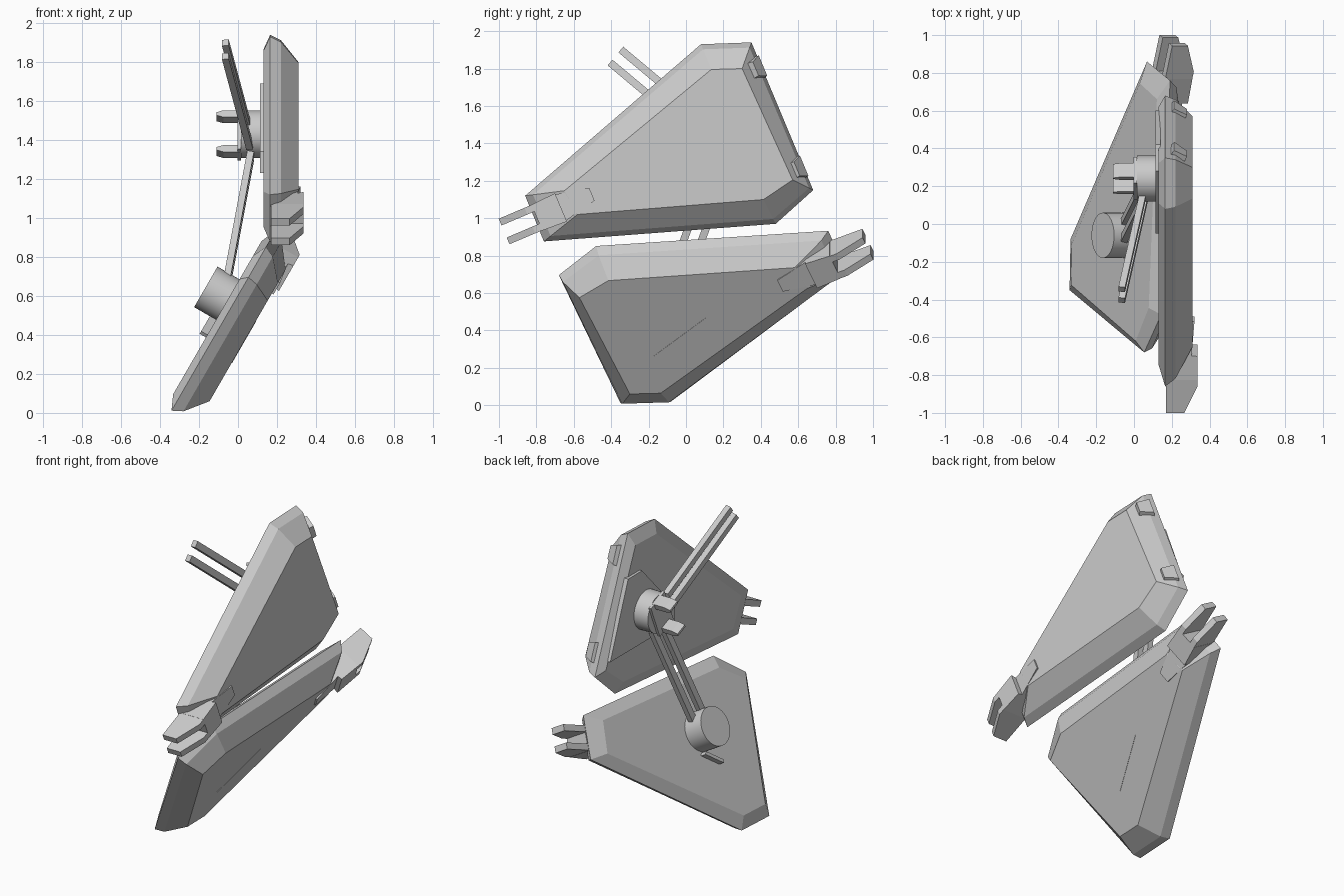
import bpy, bmesh
from math import radians, sin, cos
from mathutils import Matrix, Vector

if "Cube" in bpy.data.objects:
    bpy.data.objects.remove(bpy.data.objects["Cube"])

# Lower panel frame: upper panel turned half round, then tilted 30 degrees
c, s = cos(radians(30)), sin(radians(30))
UP = Matrix.Identity(4)
LOW = Matrix(((c, 0, -s, 0.486), (0, -1, 0, 0), (-s, 0, -c, 1.774), (0, 0, 0, 1)))


def finish(name, bm, mat=UP):
    bmesh.ops.transform(bm, matrix=mat, verts=bm.verts)
    bmesh.ops.recalc_face_normals(bm, faces=bm.faces)
    me = bpy.data.meshes.new(name)
    bm.to_mesh(me)
    bm.free()
    ob = bpy.data.objects.new(name, me)
    bpy.context.collection.objects.link(ob)
    return ob


def loft(name, rings, mat=UP):
    bm = bmesh.new()
    vs = [[bm.verts.new(p) for p in r] for r in rings]
    n = len(vs[0])
    for a, b in zip(vs, vs[1:]):
        for i in range(n):
            j = (i + 1) % n
            bm.faces.new((a[i], a[j], b[j], b[i]))
    bm.faces.new(vs[0])
    bm.faces.new(vs[-1])
    return finish(name, bm, mat)


def frame(origin, x, y):
    x, y = Vector(x).normalized(), Vector(y)
    y = (y - x * y.dot(x)).normalized()
    m = Matrix((x, y, x.cross(y))).transposed().to_4x4()
    m.translation = origin
    return m


def box(name, size, mat):
    bm = bmesh.new()
    bmesh.ops.create_cube(bm, size=1)
    bmesh.ops.scale(bm, vec=size, verts=bm.verts)
    return finish(name, bm, mat)


def bar(name, a, b, off, w=0.04):
    a, b = Vector(a), Vector(b)
    box(name, ((b - a).length, w, 0.035), frame((a + b) / 2 + Vector(off), b - a, off))


def disc(name, x0, x1, r, y, z, mat):
    bm = bmesh.new()
    m = Matrix.Translation(((x0 + x1) / 2, y, z)) @ Matrix.Rotation(radians(90), 4, 'Y')
    bmesh.ops.create_cone(bm, cap_ends=True, segments=40, radius1=r, radius2=r,
                          depth=x1 - x0, matrix=m)
    for f in bm.faces:
        f.smooth = len(f.verts) == 4
    for e in bm.edges:
        e.smooth = all(f.smooth for f in e.link_faces)
    finish(name, bm, mat)


# Bevelled six-sided panel: outer outline and front face outline (y, z)
OUT = [(-.86, 1.12), (.08, 1.93), (.35, 1.94), (.68, 1.15), (.48, .97), (-.76, .876)]
FRONT = [(-.65, 1.147), (.135, 1.795), (.30, 1.80), (.57, 1.205), (.415, 1.10), (-.58, 1.02)]


def ring(x, t):
    return [(x, a + (p - a) * t, b + (q - b) * t) for (a, b), (p, q) in zip(OUT, FRONT)]


# Panel and forked corner clip, used for both halves
CLIP = frame((0, -.503, 1.128), (0, -.92, -.39), (1, 0, 0))
BODY = [(0, .29, .037), (0, .32, .037), (.18, .305, .075), (.18, .335, .082),
        (.32, .335, .075), (.32, .17, .075), (.2, .2, .075)]
PRONG = [(.31, .335), (.36, .335), (.51, .265), (.51, .17), (.31, .17)]
for label, mat in (("upper", UP), ("lower", LOW)):
    loft(label + "_panel", [ring(.13, .55), ring(.165, 0), ring(.22, .2), ring(.31, 1)], mat)
    loft(label + "_clip_body", [[(a, w, k * h) for a, w, h in BODY] for k in (-1, 1)], mat @ CLIP)
    for k in (-1, 1):
        loft(label + "_clip_prong", [[(a, w, k * h) for a, w in PRONG] for h in (.035, .074)],
             mat @ CLIP)

# Raised plate on the back of the upper panel
PLATE = [(-.05, 1.23), (-.05, 1.34), (.28, 1.69), (.42, 1.69), (.60, 1.23)]
loft("back_plate", [[(x, y, z) for y, z in PLATE] for x in (.113, .14)])

# Hubs
disc("upper_hub", .015, .13, .122, .24, 1.43, UP)
disc("lower_hub", 0, .14, .12, .06, 1.302, LOW)

# Hub flange and its two pointed jaws
HUB = frame((0, .24, 1.43), (1, 0, 0), (0, .39, .92))
box("hub_flange", (.017, .23, .15), HUB @ Matrix.Translation((.007, 0, 0)))
JAW = [(.01, .078), (.01, .116), (-.075, .116), (-.11, .105), (-.11, .089), (-.075, .078)]
for k in (-1, 1):
    loft("hub_jaw", [[(x, k * h, z) for x, h in JAW] for z in (-.04, .04)], HUB)

# Paired struts: free upper pair and pair linking the hubs
for k in (-.045, .045):
    bar("upper_strut", (-.065, -.375, 1.865), (.06, .18, 1.40), (0, .64 * k, .77 * k))
    bar("link_strut", (.065, .20, 1.32), (-.055, -.04, .68), (0, .93 * k, -.36 * k))

# Small catches on the rear bevel of the upper panel
edge = Vector((0, .33, -.79))
slope = Vector((.145, -.08, -.04))
for y, z in ((.375, 1.80), (.595, 1.265)):
    m = frame((.235, y, z), edge, slope)
    out = m.col[2].xyz
    sign = 1 if out.y > 0 else -1
    loft("edge_catch", [[(-.065 * t, -.045 * t, h * sign), (.065 * t, -.045 * t, h * sign),
                         (.045 * t, .045 * t, h * sign), (-.045 * t, .045 * t, h * sign)]
                        for h, t in ((-.03, 1), (.022, .9))], m)

# Slot rib on the lower panel and ledge behind it
box("front_rib", (.37, .012, .03), LOW @ frame((.297, .027, 1.45), (0, .283, .24), (0, -.24, .283)))
box("back_ledge", (.15, .02, .05), LOW @ frame((.118, .05, 1.47), (0, .283, .24), (0, -.24, .283)))
